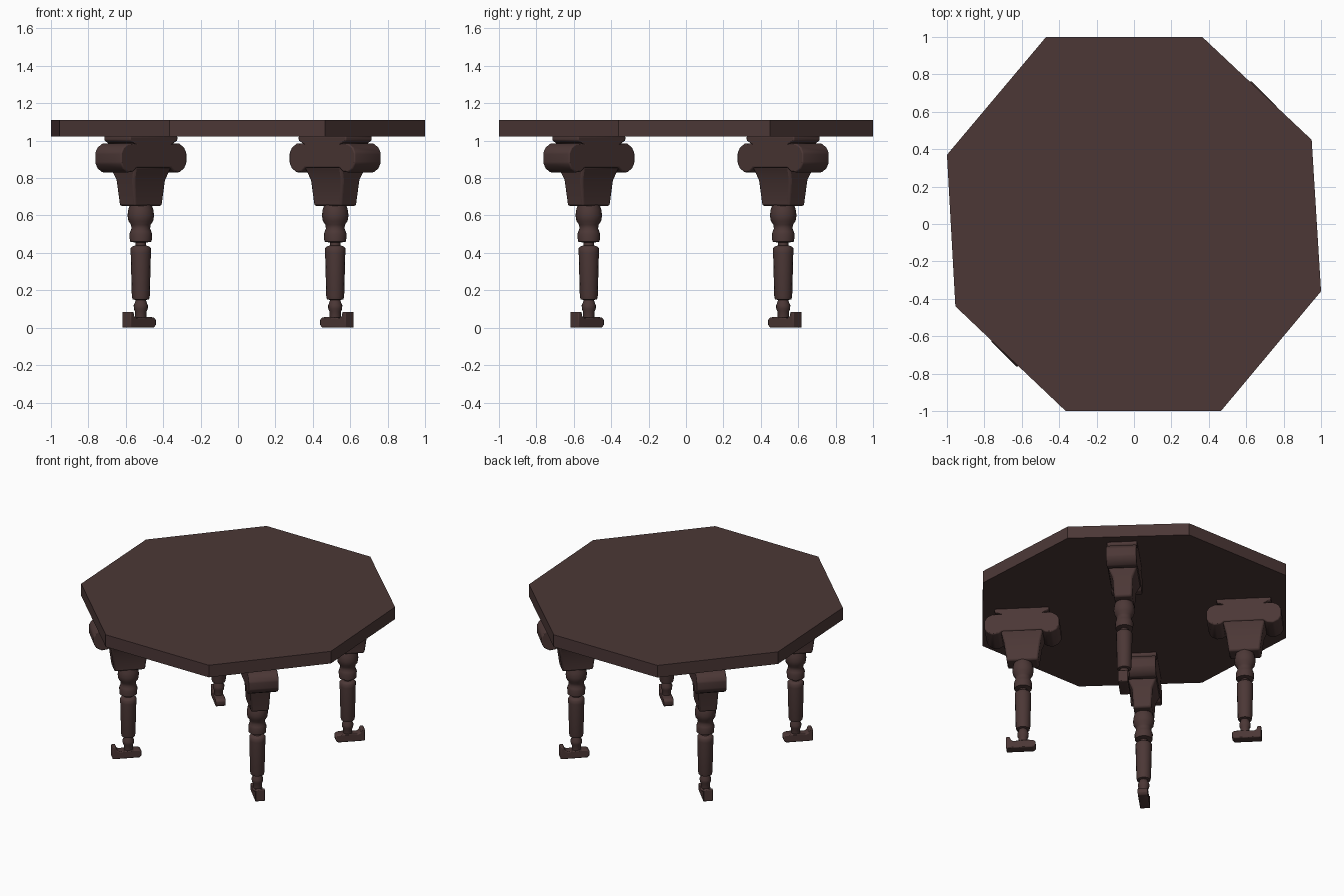
import bpy, bmesh, math
from mathutils import Matrix

if "Cube" in bpy.data.objects:
    bpy.data.objects.remove(bpy.data.objects["Cube"])

wood = bpy.data.materials.new("dark brown wood")
wood.diffuse_color = (0.072, 0.039, 0.037, 1)
wood.use_nodes = True
wood.node_tree.nodes["Principled BSDF"].inputs["Base Color"].default_value = wood.diffuse_color


def finish(name, bm, matrix=None, bevel=0.0, angle=35):
    bmesh.ops.recalc_face_normals(bm, faces=bm.faces)
    me = bpy.data.meshes.new(name)
    bm.to_mesh(me)
    bm.free()
    me.materials.append(wood)
    ob = bpy.data.objects.new(name, me)
    bpy.context.collection.objects.link(ob)
    if matrix is not None:
        ob.matrix_world = matrix
    if bevel:
        m = ob.modifiers.new("soft edges", "BEVEL")
        m.width, m.segments, m.limit_method = bevel, 2, "ANGLE"
    bpy.ops.object.select_all(action="DESELECT")
    ob.select_set(True)
    bpy.context.view_layer.objects.active = ob
    bpy.ops.object.shade_smooth_by_angle(angle=math.radians(angle))
    return ob


def loft(rings, closed_caps=True):
    """Skin a list of equally long vertex rings and cap both ends."""
    bm = bmesh.new()
    vs = [[bm.verts.new(p) for p in r] for r in rings]
    n = len(vs[0])
    for a, b in zip(vs, vs[1:]):
        for i in range(n):
            bm.faces.new((a[i], a[(i + 1) % n], b[(i + 1) % n], b[i]))
    bm.faces.new(vs[0])
    bm.faces.new(vs[-1])
    return bm


def plate(profile, half):
    """Extrude a radial/height profile to both sides."""
    return loft([[(u, s * half, z) for u, z in profile] for s in (-1, 1)])


def lathe(profile, n=16):
    return loft([[(r * math.cos(2 * math.pi * i / n), r * math.sin(2 * math.pi * i / n), z)
                  for i in range(n)] for r, z in profile])


def rect(a, b, z):
    return [(-a, -b, z), (a, -b, z), (a, b, z), (-a, b, z)]


# Slightly irregular eight-sided top
outline = [(-.47, 1), (.365, 1), (.95, .45), (1, -.36),
           (.465, -1), (-.365, -1), (-.955, -.44), (-1, .37)]
finish("table_top", loft([[(x, y, z) for x, y in outline] for z in (1.022, 1.11)]))

# Leg profiles: u runs outward from the leg axis
half_scroll = [(.18, 1.025), (.18, 1.0), (.15, .985), (.195, .985), (.23, .965), (.248, .935),
               (.248, .88), (.23, .85), (.195, .83), (.155, .835), (.13, .855)]
scroll = half_scroll + [(-u, z) for u, z in reversed(half_scroll)]
foot = [(-.07, 0), (.11, 0), (.11, .085), (.085, .085), (.078, .06), (.06, .052), (.03, .055),
        (-.03, .058), (-.07, .055), (-.085, .042), (-.085, .015)]
turning = [(.03, .04), (.03, .085), (.037, .1), (.038, .12), (.03, .138), (.028, .148),
           (.044, .152), (.048, .17), (.054, .40), (.054, .425), (.044, .435), (.028, .44),
           (.028, .455), (.058, .46), (.061, .5), (.056, .515), (.05, .53), (.052, .55),
           (.066, .57), (.071, .6), (.067, .63), (.058, .66)]

# Four legs on the diagonals
for k in range(4):
    m = Matrix.Rotation(math.radians(45 + 90 * k), 4, "Z") @ Matrix.Translation((.735, 0, 0))
    finish(f"leg_scroll_bracket_{k}", plate(scroll, .1), m, .012, 50)
    finish(f"leg_block_{k}", loft([rect(.103, .06, .65), rect(.122, .068, .79),
                                   rect(.14, .098, .86)]), m, .012, 40)
    finish(f"leg_turned_shaft_{k}", lathe(turning), m, 0, 50)
    finish(f"leg_foot_{k}", plate(foot, .033), m, .006, 50)
